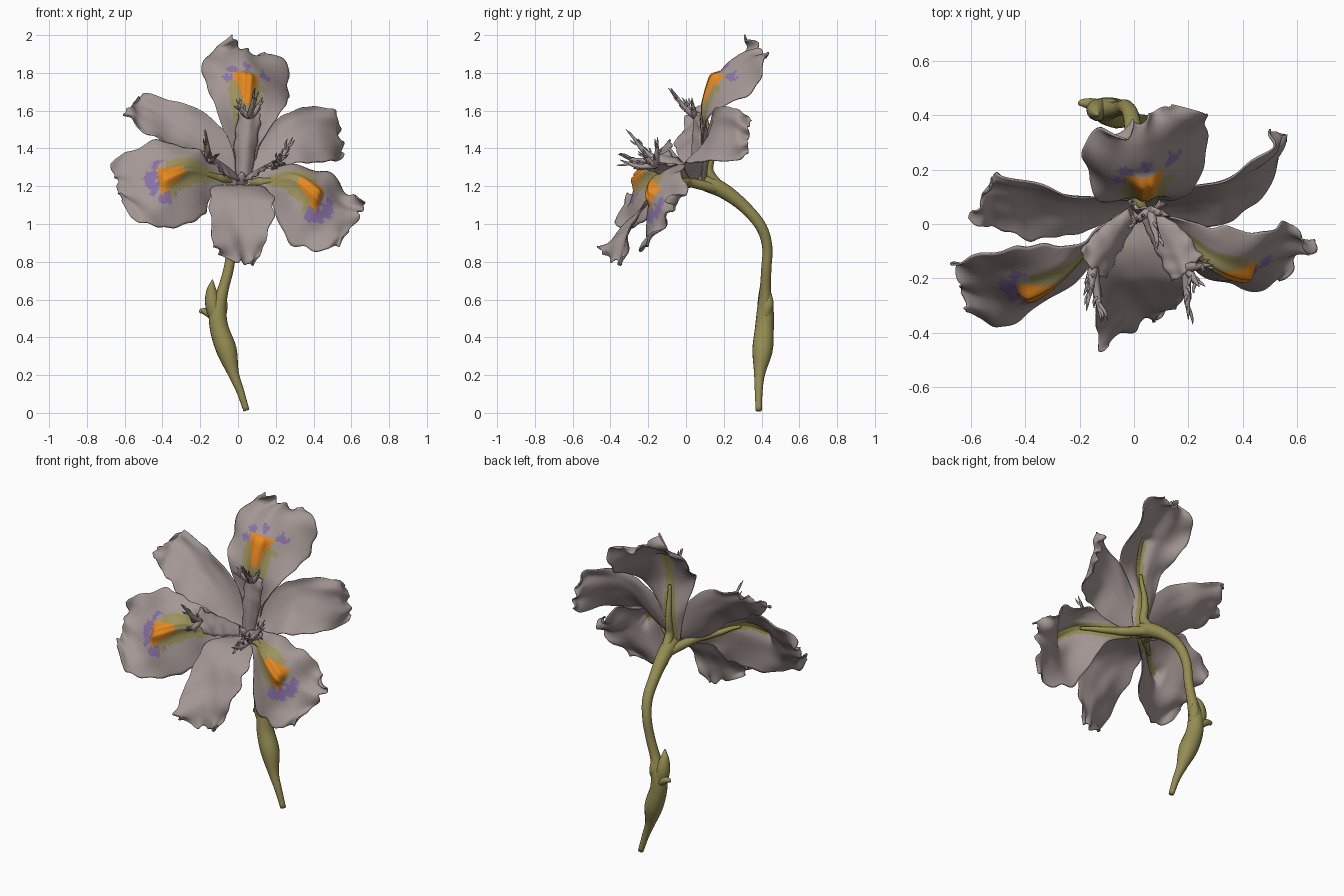
import bpy, bmesh, math, random
from mathutils import Vector, noise

random.seed(4)
cube = bpy.data.objects.get("Cube")
if cube:
    bpy.data.objects.remove(cube, do_unlink=True)


def material(name, *rgb):
    mat = bpy.data.materials.new(name)
    mat.use_nodes = True
    mat.diffuse_color = (*rgb, 1)
    mat.node_tree.nodes["Principled BSDF"].inputs["Base Color"].default_value = (*rgb, 1)
    return mat


petal_grey = material("petal grey", .37, .31, .295)
stem_green = material("stem green", .30, .265, .085)
patch_green = material("patch olive", .34, .29, .11)
signal_orange = material("signal orange", .88, .28, .015)
spot_purple = material("spot purple", .25, .17, .38)
FACING = Vector((0, -.7, .7))
# front colours, the same again over the back stripe, then the back colours
PETAL_SLOTS = [petal_grey, patch_green, signal_orange, spot_purple] * 2 + [petal_grey] * 4 + [stem_green] * 4


def finish(name, bm, mats):
    mesh = bpy.data.meshes.new(name)
    bm.to_mesh(mesh)
    bm.free()
    for mat in mats:
        mesh.materials.append(mat)
    mesh.shade_smooth()
    obj = bpy.data.objects.new(name, mesh)
    bpy.context.scene.collection.objects.link(obj)
    return obj


def spline(points, u):
    """Smooth curve through the points, u from zero to one."""
    x = u * (len(points) - 1)
    i = max(0, min(int(x), len(points) - 2))
    t = x - i
    b, c = points[i], points[i + 1]
    a = points[i - 1] if i else b * 2 - c
    d = points[i + 2] if i + 2 < len(points) else c * 2 - b
    return b + (c - a) * t / 2 + (a * 2 - b * 5 + c * 4 - d) * t**2 / 2 + ((b - c) * 3 + d - a) * t**3 / 2


def tube(bm, stations, sides=12, steps=30):
    """Sweep a circle along (x, y, z, radius) stations."""
    pts = [Vector(s) for s in stations]
    line = [spline(pts, i / steps) for i in range(steps + 1)]
    side = Vector((.9, .3, .2))
    rings = []
    for i, p in enumerate(line):
        along = (line[min(i + 1, steps)] - line[max(i - 1, 0)]).to_3d().normalized()
        side = (side - along * side.dot(along)).normalized()
        other = along.cross(side)
        angles = [math.tau * k / sides for k in range(sides)]
        rings.append([bm.verts.new(p.to_3d() + max(p.w, .001) * (side * math.cos(a) + other * math.sin(a)))
                      for a in angles])
    for low, high in zip(rings, rings[1:]):
        for k in range(sides):
            n = (k + 1) % sides
            bm.faces.new((low[k], low[n], high[n], high[k]))
    bm.faces.new(rings[0][::-1])
    bm.faces.new(rings[-1])


def fall_colour(u, v, spots):
    """Olive patch, orange signal and scattered purple spots."""
    wobble = noise.noise((u * 14, v * 6, 2))
    if .43 < u < .62 and abs(v) < .09 + 1.1 * (u - .43) + .05 * wobble:
        return 2
    if .17 < u < .57 and abs(v) < .42 + .15 * wobble:
        return 1
    speckle = .7 * noise.noise((u * 30, v * 11, 7))
    if any(math.hypot((u - a) / .04, (v - b) / .13) + speckle < size for a, b, size in spots):
        return 3
    return 0


def blade(name, stations, seed, ruffle=.02, spots=None, rows=64, cols=44):
    """Sheet through stations of one edge, the midline and the other edge, in hundredths."""
    rails = [[Vector(s[k:k + 3]) / 100 for s in stations] for k in (0, 3, 6)]

    def base(u, v):
        a, m, b = (spline(r, u) for r in rails)
        return m * (1 - v * v) + a * v * (v - 1) / 2 + b * v * (v + 1) / 2

    def normal(u, v):
        e = .01
        n = (base(u + e, v) - base(u - e, v)).cross(base(u, v + e) - base(u, v - e)).normalized()
        return n * flip

    flip = 1
    flip = 1 if normal(.5, 0).dot(FACING) > 0 else -1

    def surface(u, v):
        uu = u * (1 + .08 * noise.noise((u * 4, v * 3, seed)) * u**6)
        vv = v * (1 + .12 * noise.noise((u * 10, v, seed + 5)) * v * v * min(1, u * 2))
        lift = ruffle * u * v * v * math.sin(u * 21 + v * 2 + seed)
        lift += ruffle * u * noise.noise((u * 5, v * 2, seed + 9))
        lift += ruffle * u**5 * math.sin(v * 7 + seed)
        if spots and u < .64:
            # raised signal with a slit along the middle
            rise = max(0, min(1, (u - .15) / .42)) ** 1.5 * min(1, (.64 - u) / .05)
            lift += .05 * rise * math.exp(-(v / .17)**2) - .018 * rise * math.exp(-(v / .04)**2)
        return base(uu, vv) + normal(u, v) * lift

    bm = bmesh.new()
    grid = [[bm.verts.new(surface(i / rows, j / cols * 2 - 1)) for j in range(cols + 1)]
            for i in range(rows + 1)]
    for i in range(rows):
        for j in range(cols):
            face = bm.faces.new((grid[i][j], grid[i + 1][j], grid[i + 1][j + 1], grid[i][j + 1]))
            if spots:
                u, v = (i + .5) / rows, (j + .5) / cols * 2 - 1
                stripe = u < .58 and (base(u, v) - base(u, 0)).length < .032 * (1 - u) + .014
                face.material_index = fall_colour(u, v, spots) + 4 * stripe
    if flip < 0:
        bmesh.ops.reverse_faces(bm, faces=bm.faces)
    obj = finish(name, bm, PETAL_SLOTS)
    shell = obj.modifiers.new("thickness", 'SOLIDIFY')
    shell.thickness = .007
    shell.offset = -1
    shell.material_offset = 8
    if spots:
        # green rib branching from the neck, sinking into the back
        rib = bmesh.new()
        path = [(.02, .19, 1.18, .028)]
        for k in range(1, 6):
            u = k * .075
            r = .028 * (1 - u * 2) + .002
            path.append((*(base(u, 0) - normal(u, 0) * (r * .45 + .002)), r))
        tube(rib, path)
        finish(name + "_rib", rib, [stem_green])


# Three broad falls
blade("top_fall", [
    (-1, 8, 122, 3, 10, 120, 7, 8, 122), (-5, 9, 141, 3, 12, 140, 11, 9, 141),
    (-13, 9, 165, 4, 10, 160, 21, 11, 157), (-18, 21, 177, 4, 17, 178, 27, 31, 167),
    (-16, 33, 189, 3, 28, 189, 25, 41, 183), (-4, 33, 201, 4, 39, 192, 14, 44, 191)], 1,
    spots=[(.58, -.45, .8), (.65, -.3, .8), (.69, .05, .8), (.65, .45, .9)])
blade("left_fall", [
    (6, 5, 126, 4, 6, 122, 5, 2, 120), (18, 1, 130, 17, -4, 123, 15, -6, 117),
    (31, -1, 131, 30, -15, 124, 20, -14, 104), (46, -3, 128, 42, -17, 114, 31, -22, 88),
    (57, 0, 117, 53, -12, 106, 47, -23, 86), (67, -8, 113, 64, -10, 104, 55, -20, 92)], 2,
    spots=[(.59, .42, 1.1), (.66, .32, 1.2), (.71, .12, 1.2), (.71, -.1, 1)])
blade("right_fall", [
    (-2, 5, 126, 0, 6, 122, -1, 2, 120), (-13, -2, 133, -15, -8, 126, -13, -9, 117),
    (-22, -8, 140, -27, -19, 129, -18, -17, 105), (-40, -8, 143, -40, -25, 123, -33, -30, 98),
    (-57, -12, 139, -53, -24, 119, -50, -38, 101), (-67, -14, 131, -64, -23, 121, -62, -32, 112)], 3,
    spots=[(.69, -.15, 1.4), (.68, .08, 1.2), (.63, -.45, .8), (.57, .38, 1.1), (.62, .4, .8)])

# Three narrower standards
blade("lower_standard", [
    (-2, 2, 121, 2, 4, 121, 6, 2, 121), (-13, -8, 120, 1, -10, 120, 15, -7, 119),
    (-15, -20, 112, 1, -20, 114, 19, -20, 112), (-14, -32, 100, 2, -27, 102, 18, -28, 102),
    (-13, -44, 89, 2, -34, 90, 13, -32, 88), (-9, -45, 85, 4, -36, 79, 8, -35, 80)], 4, .015)
blade("left_standard", [
    (4, 8, 127, 5, 6, 124, 6, 4, 122), (11, 11, 145, 16, 8, 135, 20, 0, 127),
    (23, 13, 157, 28, 11, 146, 33, 0, 133), (38, 18, 162, 41, 16, 149, 46, 9, 133),
    (50, 27, 161, 52, 25, 148, 55, 26, 134), (53, 34, 155, 54, 33, 146, 56, 33, 138)], 5, .015)
blade("right_standard", [
    (0, 8, 127, -1, 6, 124, -2, 4, 122), (-5, 9, 145, -12, 6, 135, -16, -2, 128),
    (-18, 9, 159, -25, 7, 147, -28, -5, 138), (-33, 13, 165, -39, 9, 154, -41, -5, 144),
    (-49, 18, 169, -51, 11, 161, -53, -1, 152), (-52, 18, 168, -56, 8, 163, -61, 2, 158)], 6, .015)

# Style arms arching over the falls
blade("top_style_arm", [
    (-1, 6, 124, 3, 3, 124, 7, 6, 124), (-2, 8, 142, 4, 3, 142, 10, 8, 142),
    (0, 7, 158, 6, 5, 160, 12, 7, 158)], 7, .008, rows=24, cols=12)
blade("left_style_arm", [
    (6, 6, 126, 5, 3, 126, 3, 1, 123), (18, -2, 131, 14, -7, 131, 8, -10, 125),
    (25, -12, 131, 19, -18, 133, 14, -21, 129)], 8, .008, rows=24, cols=12)
blade("right_style_arm", [
    (-2, 6, 126, -1, 3, 127, 1, 1, 123), (-13, -2, 133, -9, -7, 133, -5, -10, 125),
    (-20, -10, 138, -15, -17, 136, -10, -20, 129)], 9, .008, rows=24, cols=12)


def crest(name, root, tips):
    """Feathery lobes branching from the end of a style arm."""
    bm = bmesh.new()
    for tip in tips:
        a, b = Vector(root) / 100, Vector(tip) / 100
        sag = Vector((0, 0, -.02))
        tube(bm, [(*a, .02), (*(a.lerp(b, .5) + sag), .014), (*b, .002)], 6, 8)
        for k in range(6):
            start = a.lerp(b, .25 + .1 * k) + sag * .7
            spread = Vector([random.uniform(-1, 1) for axis in range(3)]) * .025
            end = start + (b - a) * .3 + spread
            mid = start.lerp(end, .5) + spread * .3
            tube(bm, [(*start, .008), (*mid, .006), (*end, .001)], 5, 5)
    finish(name, bm, [petal_grey])


crest("top_style_crest", (6, 5, 157), [(-1, 0, 166), (9, -8, 172), (13, 3, 167)])
crest("left_style_crest", (19, -16, 131), [(29, -15, 146), (20, -35, 134), (24, -23, 140)])
crest("right_style_crest", (-15, -16, 134), [(-17, -30, 149), (-12, -36, 137), (-18, -25, 143)])

# Stem with swollen sheath, curving forward into the flower
bm = bmesh.new()
tube(bm, [
    (.045, .385, .012, .016), (.01, .385, .12, .021), (-.025, .39, .21, .03), (-.06, .405, .33, .054),
    (-.10, .415, .45, .05), (-.105, .42, .55, .044), (-.08, .42, .65, .03), (-.05, .425, .76, .027),
    (-.03, .43, .88, .027), (-.01, .395, .99, .03), (.0, .305, 1.095, .033), (.015, .2, 1.175, .041),
    (.025, .11, 1.215, .044), (.025, .05, 1.225, .026)], 16, 70)
finish("stem", bm, [stem_green])

# Sheath tips and side bud
bm = bmesh.new()
tube(bm, [(-.10, .42, .46, .03), (-.13, .42, .56, .042), (-.14, .415, .64, .03), (-.135, .40, .705, .003)])
tube(bm, [(-.10, .43, .48, .02), (-.15, .44, .525, .022), (-.19, .445, .54, .014), (-.20, .44, .53, .006)])
tube(bm, [(-.09, .42, .52, .03), (-.085, .435, .58, .03), (-.08, .44, .66, .004)])
finish("sheath_tips", bm, [stem_green])

# Small pistil at the throat
bm = bmesh.new()
tube(bm, [(.02, .07, 1.21, .03), (.02, .03, 1.25, .022), (.02, .01, 1.27, .008)], 10, 8)
finish("throat", bm, [petal_grey])
